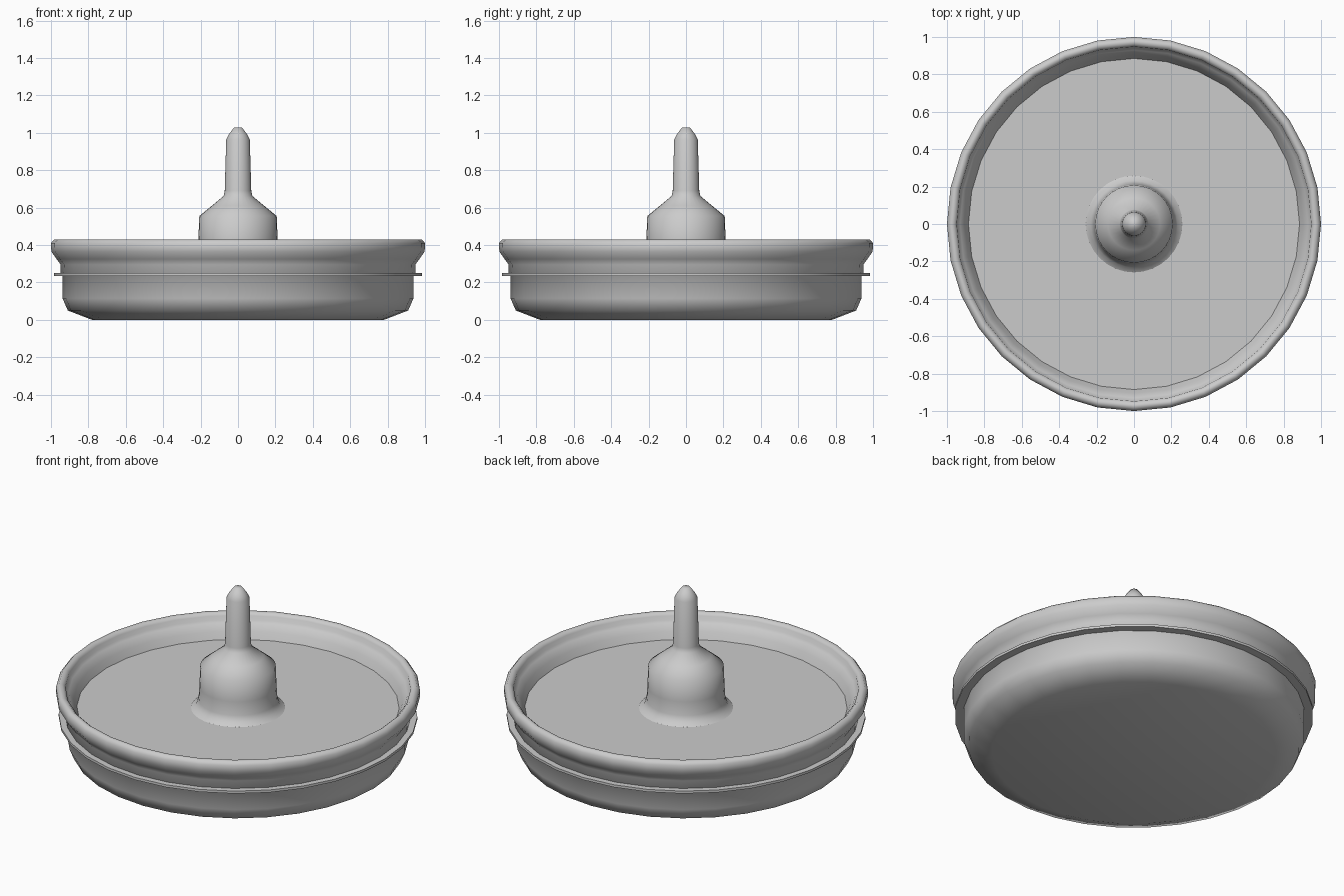
import bpy, bmesh
from math import cos, sin, tau, radians

if "Cube" in bpy.data.objects:
    bpy.data.objects.remove(bpy.data.objects["Cube"])

SIDES = 32


def lathe(name, profile, closed=False, angle=40):
    """Revolve (radius, z) points about z; open profiles get capped ends."""
    bm = bmesh.new()
    rings = [[bm.verts.new((r * cos(tau * i / SIDES), r * sin(tau * i / SIDES), z))
              for i in range(SIDES)] for r, z in profile]
    pairs = list(zip(rings, rings[1:]))
    if closed:
        pairs.append((rings[-1], rings[0]))
    else:
        bm.faces.new(rings[0])
        bm.faces.new(rings[-1])
    for a, b in pairs:
        for i in range(SIDES):
            j = (i + 1) % SIDES
            bm.faces.new((a[i], a[j], b[j], b[i]))
    bmesh.ops.recalc_face_normals(bm, faces=bm.faces)
    mesh = bpy.data.meshes.new(name)
    bm.to_mesh(mesh)
    bm.free()
    obj = bpy.data.objects.new(name, mesh)
    bpy.context.collection.objects.link(obj)
    bpy.ops.object.select_all(action='DESELECT')
    obj.select_set(True)
    bpy.context.view_layer.objects.active = obj
    bpy.ops.object.shade_smooth_by_angle(angle=radians(angle))
    return obj


# Shallow dish: underside, outer wall, rolled rim, inner wall and floor
lathe("dish", [
    (0.78, 0.0), (0.91, 0.05), (0.938, 0.115), (0.938, 0.24), (0.95, 0.25),
    (0.948, 0.295), (0.97, 0.325), (0.998, 0.365), (1.0, 0.41), (0.983, 0.43),
    (0.965, 0.43), (0.948, 0.415), (0.945, 0.39), (0.93, 0.38),
    (0.905, 0.34), (0.885, 0.298)], angle=60)

# Thin flange around the wall
lathe("flange", [(0.93, 0.235), (0.985, 0.235), (0.985, 0.25), (0.93, 0.25)],
      closed=True)

# Central spike with flared foot
lathe("spike", [
    (0.26, 0.297), (0.232, 0.315), (0.217, 0.35), (0.212, 0.43), (0.207, 0.555),
    (0.14, 0.61), (0.077, 0.662), (0.071, 0.69), (0.063, 0.965),
    (0.05, 0.99), (0.022, 1.028)], angle=60)
